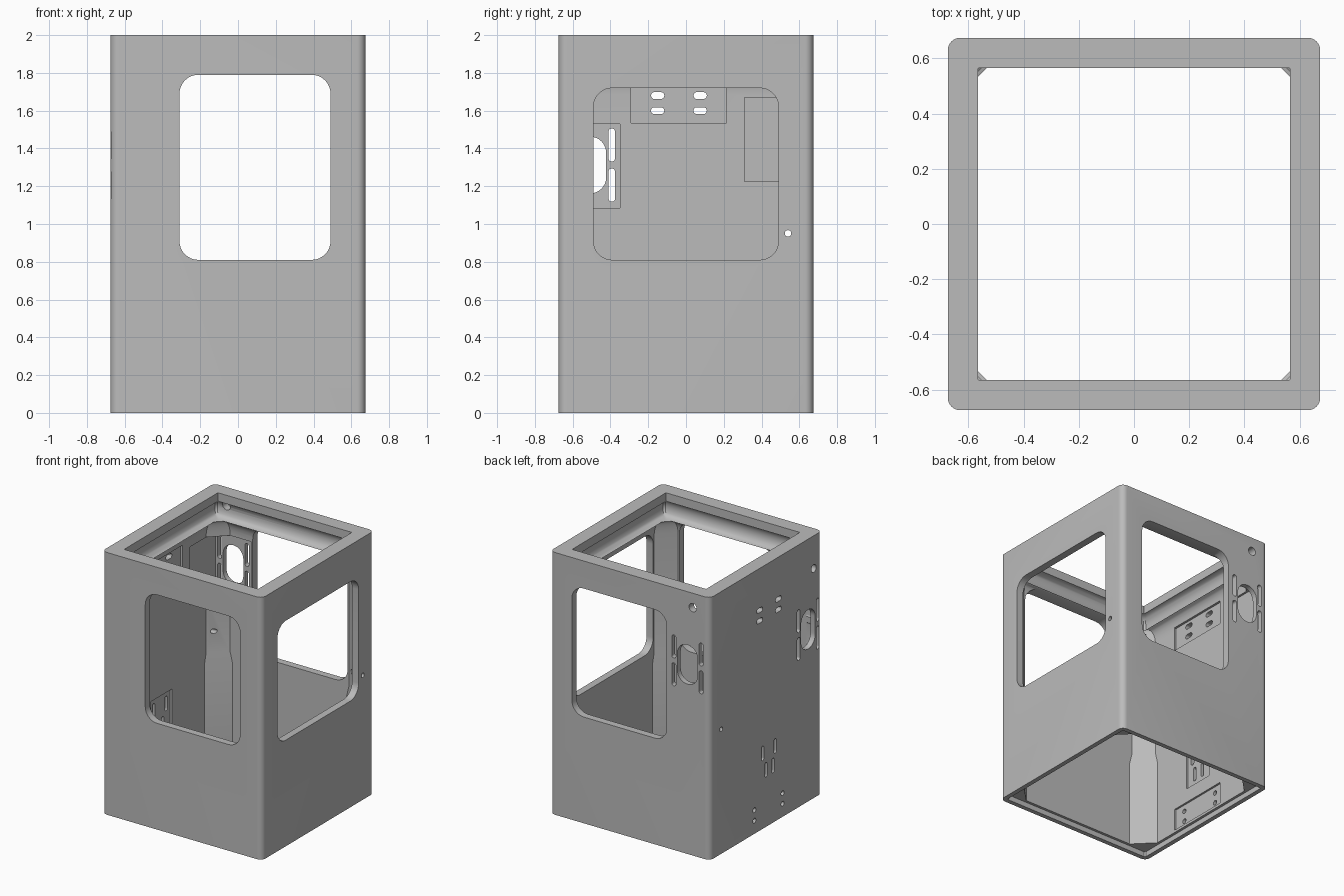
import bpy, bmesh, math
from mathutils import Vector

if "Cube" in bpy.data.objects:
    bpy.data.objects.remove(bpy.data.objects["Cube"], do_unlink=True)

HALF, WALL = 0.675, 0.62

grey = bpy.data.materials.new("mid_grey")
grey.use_nodes = True
grey.diffuse_color = (0.5, 0.5, 0.5, 1)
grey.node_tree.nodes["Principled BSDF"].inputs["Base Color"].default_value = (0.5, 0.5, 0.5, 1)


def rounded(w, h, r, steps=8):
    """Outline of a rounded rectangle centred on the origin."""
    pts = []
    for i, (sx, sy) in enumerate([(1, 1), (-1, 1), (-1, -1), (1, -1)]):
        for k in range(steps + 1):
            a = math.pi / 2 * (i + k / steps)
            pts.append((sx * (w / 2 - r) + r * math.cos(a), sy * (h / 2 - r) + r * math.sin(a)))
    return pts


def loft(bm, rings):
    """Closed solid through rings that have equal point counts."""
    loops = [[bm.verts.new(p) for p in ring] for ring in rings]
    for a, b in zip(loops, loops[1:]):
        for i in range(len(a)):
            j = (i + 1) % len(a)
            bm.faces.new((a[i], a[j], b[j], b[i]))
    bm.faces.new(loops[0][::-1])
    bm.faces.new(loops[-1])


def hole(bm, axis, u, z, w, h, r, start, end):
    """Rounded prism along x or y, centred on (u, z)."""
    def place(d):
        return [Vector((d, u + a, z + b)) if axis == "x" else Vector((u + a, d, z + b))
                for a, b in rounded(w, h, r)]
    loft(bm, [place(start), place(end)])


def box(bm, x, y, z):
    loft(bm, [[(x[0], y[0], h), (x[1], y[0], h), (x[1], y[1], h), (x[0], y[1], h)] for h in z])


def make(name, bm):
    bmesh.ops.remove_doubles(bm, verts=bm.verts, dist=1e-5)
    bmesh.ops.recalc_face_normals(bm, faces=bm.faces)
    mesh = bpy.data.meshes.new(name)
    bm.to_mesh(mesh)
    bm.free()
    mesh.materials.append(grey)
    ob = bpy.data.objects.new(name, mesh)
    bpy.context.collection.objects.link(ob)
    return ob


# Outer shell with rounded vertical corners
bm = bmesh.new()
loft(bm, [[(x, y, z) for x, y in rounded(2 * HALF, 2 * HALF, 0.045)] for z in (0, 2)])
housing = make("housing", bm)


def cut(name, bm):
    tool = make(name, bm)
    tool.hide_render = True
    mod = housing.modifiers.new(name, "BOOLEAN")
    mod.operation, mod.solver, mod.object = "DIFFERENCE", "EXACT", tool
    bpy.context.view_layer.objects.active = housing
    bpy.ops.object.modifier_apply(modifier=name)
    bpy.data.objects.remove(tool, do_unlink=True)


def octagon(h, c, z):
    ring = []
    for sx, sy, flip in [(1, 1, 0), (-1, 1, 1), (-1, -1, 0), (1, -1, 1)]:
        pair = [(sx * h, sy * (h - c), z), (sx * (h - c), sy * h, z)]
        ring += pair[::-1] if flip else pair
    return ring


# Cavity: lid seat, tapered corner posts, cove, round groove and top lip
sections = [(0.64, 0.01, -0.1), (0.64, 0.01, 0.04), (WALL, 0.14, 0.0401), (WALL, 0.14, 0.7),
            (WALL, 0.118, 0.79), (WALL, 0.118, 1.69)]
sections += [(0.575 + 0.045 * math.cos(a), 0.05 + 0.068 * math.cos(a), 1.69 + 0.1 * math.sin(a))
             for a in (math.pi * k / 12 for k in range(1, 7))]
sections += [(0.565 + 0.055 * math.sin(a), 0.012, 1.865 - 0.07 * math.cos(a))
             for a in (math.pi * k / 10 for k in range(11))]
sections += [(0.565, 0.002, 1.94), (0.565, 0.002, 2.1)]
bm = bmesh.new()
loft(bm, [octagon(*s) for s in sections])
cut("cavity", bm)

# Shallow recesses behind the fixing slots
bm = bmesh.new()
deep = -WALL - 0.015
box(bm, (deep, -0.32), (0.31, -deep), (1.225, 1.67))
box(bm, (deep, -0.32), (deep, -0.35), (1.085, 1.53))
box(bm, (deep, -0.5), (-0.29, 0.215), (1.535, 1.72))
box(bm, (deep, -0.5), (-0.16, 0.09), (0.34, 0.67))
box(bm, (deep, -0.5), (-0.29, 0.215), (0.06, 0.23))
cut("recesses", bm)

# Front and back windows, then the side window
bm = bmesh.new()
hole(bm, "y", 0.09, 1.3, 0.8, 0.98, 0.1, -1, 1)
cut("front_back_windows", bm)
bm = bmesh.new()
hole(bm, "x", 0, 1.265, 0.98, 0.91, 0.1, 0.3, 1)
cut("side_window", bm)

# Cable openings with four slots each, on the back and one side
bm = bmesh.new()
for axis, u, z, ends in (("x", -0.508, 1.312, (-1, -0.57)), ("y", -0.485, 1.445, (0.57, 1))):
    hole(bm, axis, u, z, 0.17, 0.3, 0.084, *ends)
    for du in (-0.115, 0.115):
        for dz in (-0.106, 0.106):
            hole(bm, axis, u + du, z + dz, 0.035, 0.175, 0.017, *ends)

# Fixing slots and holes on the solid side
for y in (-0.15, 0.075):
    for z in (1.6, 1.68):
        hole(bm, "x", y, z, 0.07, 0.036, 0.0175, -1, -0.5)
for y in (-0.2, 0.14):
    for z in (0.1, 0.18):
        hole(bm, "x", y, z, 0.036, 0.036, 0.0175, -1, -0.5)
for y, z in ((0.04, 0.575), (-0.11, 0.575), (0, 0.435), (-0.085, 0.435)):
    hole(bm, "x", y, z, 0.03, 0.11, 0.0145, -1, -0.5)

# Round wire holes and the cross pin hole
hole(bm, "y", -0.53, 1.89, 0.064, 0.064, 0.0315, 0.5, 1)
hole(bm, "x", -0.575, 1.75, 0.06, 0.06, 0.0295, -1, -0.5)
hole(bm, "x", 0.54, 0.95, 0.034, 0.034, 0.0165, -1, 1)
cut("holes", bm)

# Smooth the curves and keep the edges sharp
bpy.ops.object.select_all(action="DESELECT")
housing.select_set(True)
bpy.context.view_layer.objects.active = housing
bpy.ops.object.shade_smooth_by_angle(angle=math.radians(30))
